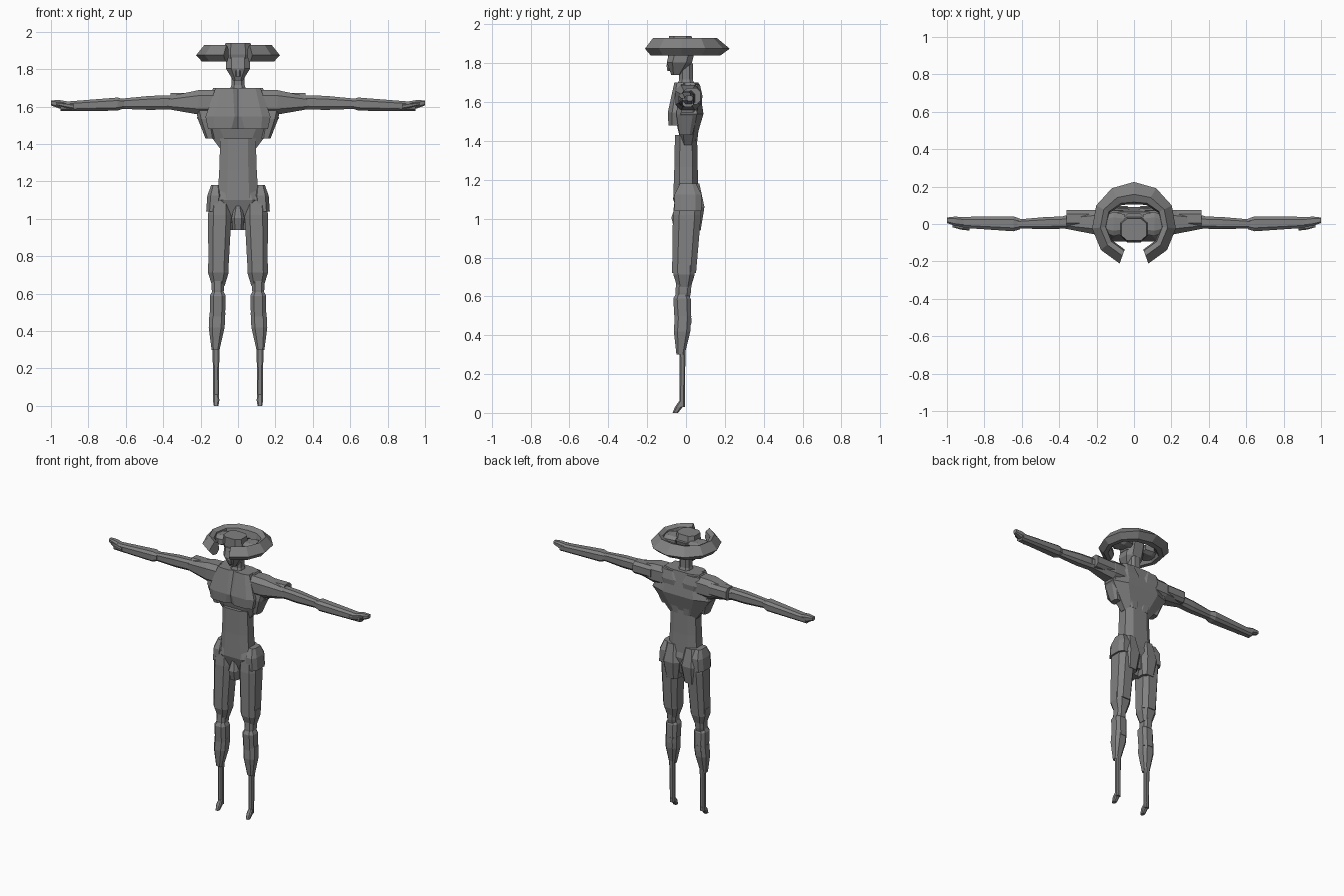
import bpy, bmesh
from math import sin, cos, radians
from mathutils import Vector

if "Cube" in bpy.data.objects:
    bpy.data.objects.remove(bpy.data.objects["Cube"], do_unlink=True)

grey = bpy.data.materials.new("plain_grey")
grey.use_nodes = True
grey.diffuse_color = (0.22, 0.22, 0.22, 1)
grey.node_tree.nodes["Principled BSDF"].inputs["Base Color"].default_value = grey.diffuse_color


def loft(name, rings, mirror=False):
    """Skin a list of equal rings, cap the ends, optionally mirror in x."""
    bm = bmesh.new()
    loops = [[bm.verts.new(point) for point in ring] for ring in rings]
    count = len(loops[0])
    for low, high in zip(loops, loops[1:]):
        for i in range(count):
            j = (i + 1) % count
            bm.faces.new((low[i], low[j], high[j], high[i]))
    bm.faces.new(reversed(loops[0]))
    bm.faces.new(loops[-1])
    bmesh.ops.recalc_face_normals(bm, faces=bm.faces)
    mesh = bpy.data.meshes.new(name)
    bm.to_mesh(mesh)
    bm.free()
    mesh.materials.append(grey)
    obj = bpy.data.objects.new(name, mesh)
    bpy.context.collection.objects.link(obj)
    if mirror:
        obj.modifiers.new("mirror", "MIRROR")


def chamfered(centre, across, up, cut=0.55):
    """Rectangle with chamfered corners, spanned by two half-size vectors."""
    corners = [(1, -cut), (1, cut), (cut, 1), (-cut, 1),
               (-1, cut), (-1, -cut), (-cut, -1), (cut, -1)]
    return [centre + across * a + up * b for a, b in corners]


def part(name, start, end, size, root=1, peak=0.5, tip=1):
    """Faceted spindle: full size at its peak, scaled at root and tip.
    Parts that begin off the centre line are mirrored."""
    start, end = Vector(start), Vector(end)
    run = end - start
    sideways = abs(run.x) > abs(run.z)
    across = Vector((0, 1, 0)) if sideways else Vector((1, 0, 0))
    up = Vector((0, 0, 1)) if sideways else Vector((0, 1, 0))
    rings = [chamfered(start + run * t, across * size[0] * scale / 2, up * size[1] * scale / 2)
             for t, scale in ((0, root), (peak, 1), (1, tip))]
    loft(name, rings, mirror=start.x > 0)


# Torso
part("belly", (0, 0, 1.1), (0, 0, 1.43), size=(0.2, 0.12), root=1.1, tip=0.95)
part("rib_cage", (0, 0.01, 1.38), (0, 0.02, 1.7), size=(0.44, 0.15), root=0.45, tip=0.6)
part("side_rib", (0.15, 0, 1.43), (0.2, 0.01, 1.64), size=(0.08, 0.11), root=0.6, tip=0.9)
part("chest_plate", (0.08, -0.05, 1.48), (0.06, -0.03, 1.7), size=(0.2, 0.1),
     root=0.8, peak=0.3, tip=0.6)
part("shoulder_blade", (0.04, 0.04, 1.4), (0.09, 0.04, 1.69), size=(0.15, 0.09),
     root=0.4, peak=0.8, tip=0.7)

# Neck and head
part("neck", (0, 0, 1.66), (0, 0, 1.8), size=(0.07, 0.07), root=1.6, peak=0.4)
part("face", (0, -0.05, 1.74), (0, -0.01, 1.9), size=(0.13, 0.13), root=0.4, peak=0.4)
part("brow_crown", (0, -0.02, 1.84), (0, -0.03, 1.94), size=(0.15, 0.13),
     root=0.9, peak=0.4, tip=0.9)
part("nose", (0, -0.08, 1.76), (0, -0.08, 1.85), size=(0.03, 0.04), root=0.8, peak=0.3, tip=0.5)
part("horn_root", (0.05, 0, 1.88), (0.17, 0, 1.88), size=(0.13, 0.07), root=0.8, tip=0.6)

# Curved horns forming a ring open at the front, thickest at the back
horn_rings = []
outer = 0.225
for angle in range(-160, 161, 32):
    side, back = sin(radians(angle)), cos(radians(angle))
    inner = 0.145 - 0.04 * max(0, back) ** 3
    band = outer - inner
    profile = [(0, 1.875), (0.55, 1.93), (0.9, 1.915), (1, 1.87), (0.75, 1.84), (0.4, 1.84)]
    horn_rings.append([(side * (outer - band * f), back * (outer - band * f), z)
                       for f, z in profile])
loft("horn_ring", horn_rings)

# Arms and hands
part("shoulder", (0.1, 0.01, 1.625), (0.38, 0.01, 1.62), size=(0.13, 0.13), peak=0.4, tip=0.5)
part("shoulder_cap", (0.22, 0.03, 1.63), (0.36, 0.03, 1.63), size=(0.09, 0.085))
part("upper_arm", (0.3, 0.01, 1.625), (0.64, 0, 1.615), size=(0.065, 0.075), tip=0.7)
part("forearm", (0.61, 0, 1.615), (0.95, 0.01, 1.6), size=(0.08, 0.07),
     root=0.7, peak=0.1, tip=0.7)
part("hand", (0.91, 0.01, 1.605), (1, 0.02, 1.62), size=(0.05, 0.045), tip=0.6)
part("thumb", (0.88, -0.02, 1.6), (0.97, -0.01, 1.615), size=(0.03, 0.025), tip=0.5)

# Hips
part("pelvis", (0, 0.01, 0.98), (0, 0, 1.18), size=(0.28, 0.14), root=0.5, peak=0.6, tip=0.75)
part("groin", (0, -0.02, 0.94), (0, -0.03, 1.07), size=(0.07, 0.1), root=0.8, tip=0.5)
part("buttock", (0.07, 0.03, 0.94), (0.07, 0.03, 1.18), size=(0.13, 0.13), root=0.7, tip=0.6)
part("hip_guard", (0.13, 0.01, 1.04), (0.12, 0.01, 1.18), size=(0.08, 0.14),
     peak=0.6, tip=0.6)

# Legs and feet
part("thigh", (0.105, -0.01, 0.72), (0.095, 0.01, 1.12), size=(0.125, 0.145),
     root=0.85, peak=0.75, tip=0.9)
part("thigh_cuff", (0.105, -0.01, 0.64), (0.105, -0.01, 0.76), size=(0.11, 0.11),
     root=0.6, peak=0.6)
part("knee", (0.108, -0.02, 0.56), (0.108, -0.01, 0.68), size=(0.065, 0.08), root=0.8)
part("upper_calf", (0.11, -0.015, 0.46), (0.108, -0.022, 0.62), size=(0.085, 0.09),
     root=0.95, peak=0.8, tip=0.6)
part("lower_calf", (0.12, -0.028, 0.3), (0.11, -0.015, 0.5), size=(0.085, 0.085),
     root=0.5, peak=0.6)
part("shin", (0.117, -0.02, 0.03), (0.118, -0.018, 0.35), size=(0.033, 0.028), tip=1.2)
part("foot", (0.117, -0.055, 0), (0.117, -0.02, 0.06), size=(0.035, 0.04), root=0.7, tip=0.8)
